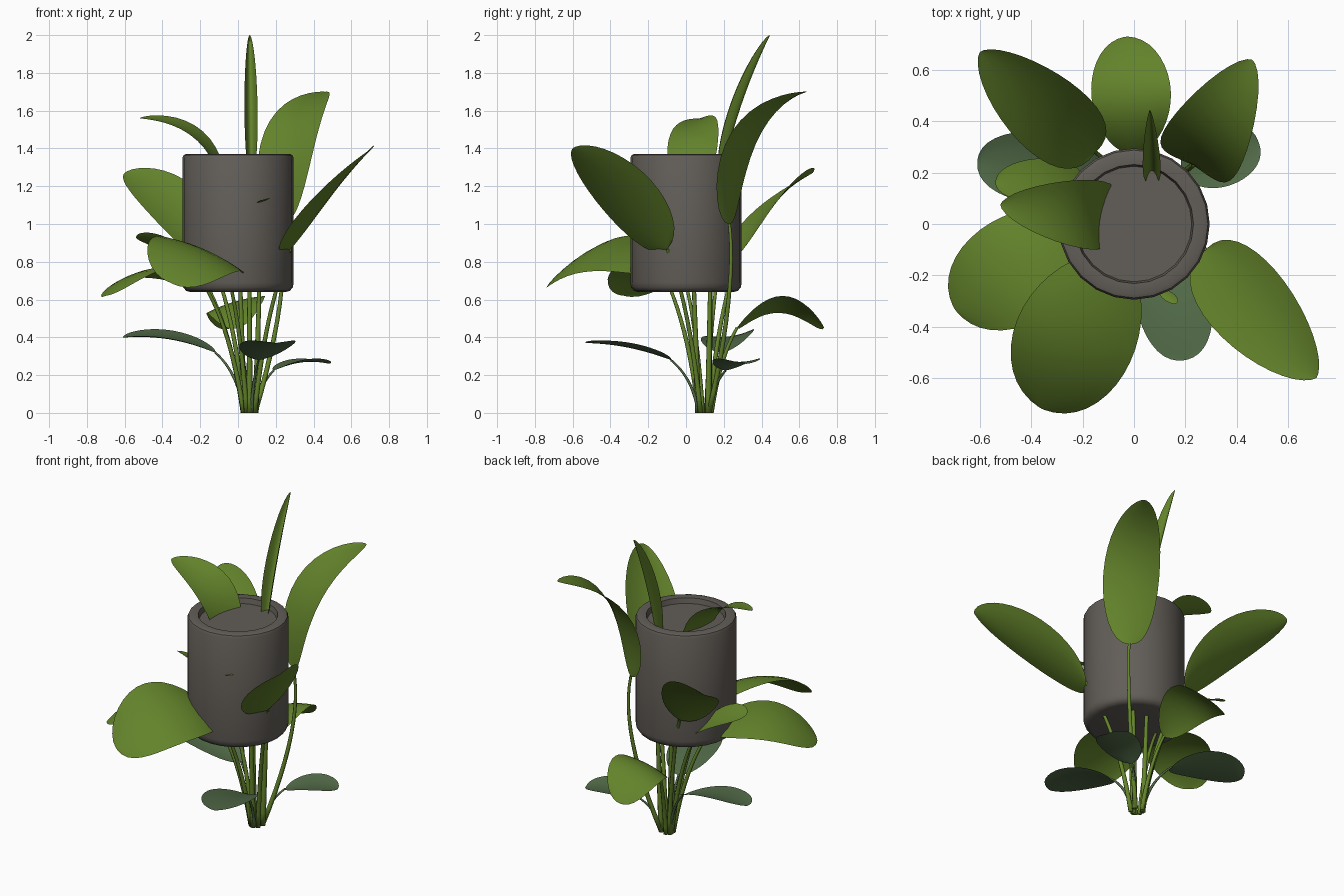
import bpy, bmesh, math
from mathutils import Vector as V

if "Cube" in bpy.data.objects:
    bpy.data.objects.remove(bpy.data.objects["Cube"])


def material(name, rgb):
    m = bpy.data.materials.new(name)
    m.diffuse_color = (*rgb, 1)
    m.use_nodes = True
    m.node_tree.nodes["Principled BSDF"].inputs["Base Color"].default_value = m.diffuse_color
    return m


GREEN = material("leaf green", (0.125, 0.228, 0.024))
PALE = material("dusty green", (0.085, 0.148, 0.065))
POT = material("stone grey", (0.122, 0.11, 0.096))
UP = V((0, 0, 1))
ROOT = V((0.062, 0.1, 0))


def finish(bm, name, mat):
    me = bpy.data.meshes.new(name)
    bm.to_mesh(me)
    bm.free()
    me.materials.append(mat)
    for p in me.polygons:
        p.use_smooth = True
    ob = bpy.data.objects.new(name, me)
    bpy.context.collection.objects.link(ob)
    return ob


def bezier(a, c, b, t):
    return a * (1 - t) ** 2 + c * 2 * t * (1 - t) + b * t * t


def grid_faces(bm, rows, closed=False):
    n = len(rows[0])
    for r0, r1 in zip(rows, rows[1:]):
        for j in range(n if closed else n - 1):
            k = (j + 1) % n
            bm.faces.new((r0[j], r0[k], r1[k], r1[j]))


def blade(name, base, tip, arch, width, roll, mat, cup=None, lean=0):
    """Leaf blade: bows by arch above its chord; roll lifts its right edge; lean moves the bow tipwards."""
    a, b = V(base), V(tip)
    chord = b - a
    right = chord.cross(UP).normalized()
    c = (a + b) / 2 + right.cross(chord).normalized() * arch * 2 + chord * lean
    side = right * width + UP * roll
    # rising leaves are pointed and cupped, drooping ones rounder and domed
    p, q = (0.43, 0.6) if chord.z > 0.2 else (0.5, 0.45)
    if cup is None:
        cup = 0.15 if chord.z > 0 else -0.1
    peak = p / (p + q)
    top = peak ** p * (1 - peak) ** q
    bm = bmesh.new()
    rows = []
    for i in range(19):
        t = min(max(0.5 - 0.5 * math.cos(math.pi * i / 18), 0.0005), 0.9995)
        w = t ** p * (1 - t) ** q / top
        nrm = side.cross((c - a) * (1 - t) + (b - c) * t).normalized()
        o = bezier(a, c, b, t)
        rows.append([bm.verts.new(o + side * (w * s / 4) + nrm * (cup * side.length * w * (s / 4) ** 2))
                     for s in range(-4, 5)])
    grid_faces(bm, rows)
    finish(bm, name, mat)


def stem(name, end, bulge, radius, mat):
    """Tapered stalk from the root cluster to a leaf base."""
    end = V(end)
    d = V((end.x - ROOT.x, end.y - ROOT.y, 0))
    start = ROOT + d.normalized() * 0.035
    c = start + d * bulge + UP * end.z * 0.65
    bm = bmesh.new()
    rows = []
    for i in range(13):
        t = i / 12
        tan = (c - start) * (1 - t) + (end - c) * t if i else UP
        u = tan.cross(V((0.3, 1, 0))).normalized()
        v = tan.cross(u).normalized()
        r = radius * (1.25 - 0.55 * t)
        o = bezier(start, c, end, t)
        rows.append([bm.verts.new(o + (u * math.cos(k * math.tau / 8) + v * math.sin(k * math.tau / 8)) * r)
                     for k in range(8)])
    grid_faces(bm, rows, True)
    bm.faces.new(rows[0])
    bmesh.ops.recalc_face_normals(bm, faces=bm.faces)
    finish(bm, name, mat)


def stalked_leaf(name, base, tip, arch, width, roll=0, mat=GREEN, cup=None, lean=0):
    blade(name + "_leaf", base, tip, arch, width, roll, mat, cup, lean)
    bulge = 0.15 if mat == PALE else 1.15 if tip[2] - base[2] > 0.6 else 0.27
    stem(name + "_stem", base, bulge, 0.008 if mat == PALE else 0.0115, mat)


# Pot: revolved profile with rounded foot, flat rim and a shallow sunken top
profile = [(0.25, 0.64), (0.275, 0.646), (0.29, 0.665), (0.295, 0.69), (0.295, 1.35),
           (0.288, 1.365), (0.275, 1.37), (0.232, 1.368), (0.225, 1.335)]
N = 24
bm = bmesh.new()
rings = [[bm.verts.new((r * math.cos(math.tau * k / N), r * math.sin(math.tau * k / N), z))
          for k in range(N)] for r, z in profile]
grid_faces(bm, rings, True)
bm.faces.new(rings[0])
bm.faces.new(rings[-1])
bmesh.ops.recalc_face_normals(bm, faces=bm.faces)
pot = finish(bm, "pot", POT)
bpy.context.view_layer.objects.active = pot
pot.select_set(True)
bpy.ops.object.shade_smooth_by_angle(angle=math.radians(40))

# Large rising leaves
stalked_leaf("back_left", (-.15, .28, .84), (-.60, .67, 1.27), .055, .155, .09)
stalked_leaf("front_right", (.28, -.10, .87), (.71, -.60, 1.40), .025, .165, -.10)
stalked_leaf("back_right_tall", (.23, .23, 1.0), (.46, .64, 1.70), .165, .165, 0, GREEN, .12, .1)
stalked_leaf("left_small", (-.20, .17, .74), (-.54, .16, .93), .03, .085, -.04)

# Drooping leaves
stalked_leaf("front", (-.06, -.13, .76), (-.36, -.72, .69), .14, .235, .095)
stalked_leaf("left", (-.18, 0, .68), (-.70, -.33, .62), .115, .21, -.03)
stalked_leaf("back_low", (0, .27, .45), (-.03, .73, .45), .14, .155, .045)

# Low dusty leaves
stalked_leaf("right_dusty", (.19, .21, .225), (.485, .32, .26), .025, .12, 0, PALE)
stalked_leaf("left_dusty", (-.12, .2, .32), (-.61, .245, .40), .035, .14, .02, PALE)
stalked_leaf("front_dusty", (.11, -.08, .28), (.20, -.53, .37), .02, .145, 0, PALE)

# Leaves pushing out of the pot
blade("top_left_leaf", (-.08, .03, 1.15), (-.52, .075, 1.56), .13, .135, .025, GREEN)
blade("top_spear_leaf", (.07, .19, 1.25), (.062, .445, 2.0), .025, .035, 0, GREEN, cup=1.6)
blade("wall_tip_leaf", (.10, -.26, 1.11), (.17, -.305, 1.135), 0, .02, 0, GREEN)

# Inner stalks that vanish into the pot bottom
for i in range(3):
    ang = math.tau * i / 3 + 0.5
    stem(f"inner_stem_{i + 1}", ROOT + V((math.cos(ang) * 0.06, math.sin(ang) * 0.06, 0.75)), .3, 0.014, GREEN)
